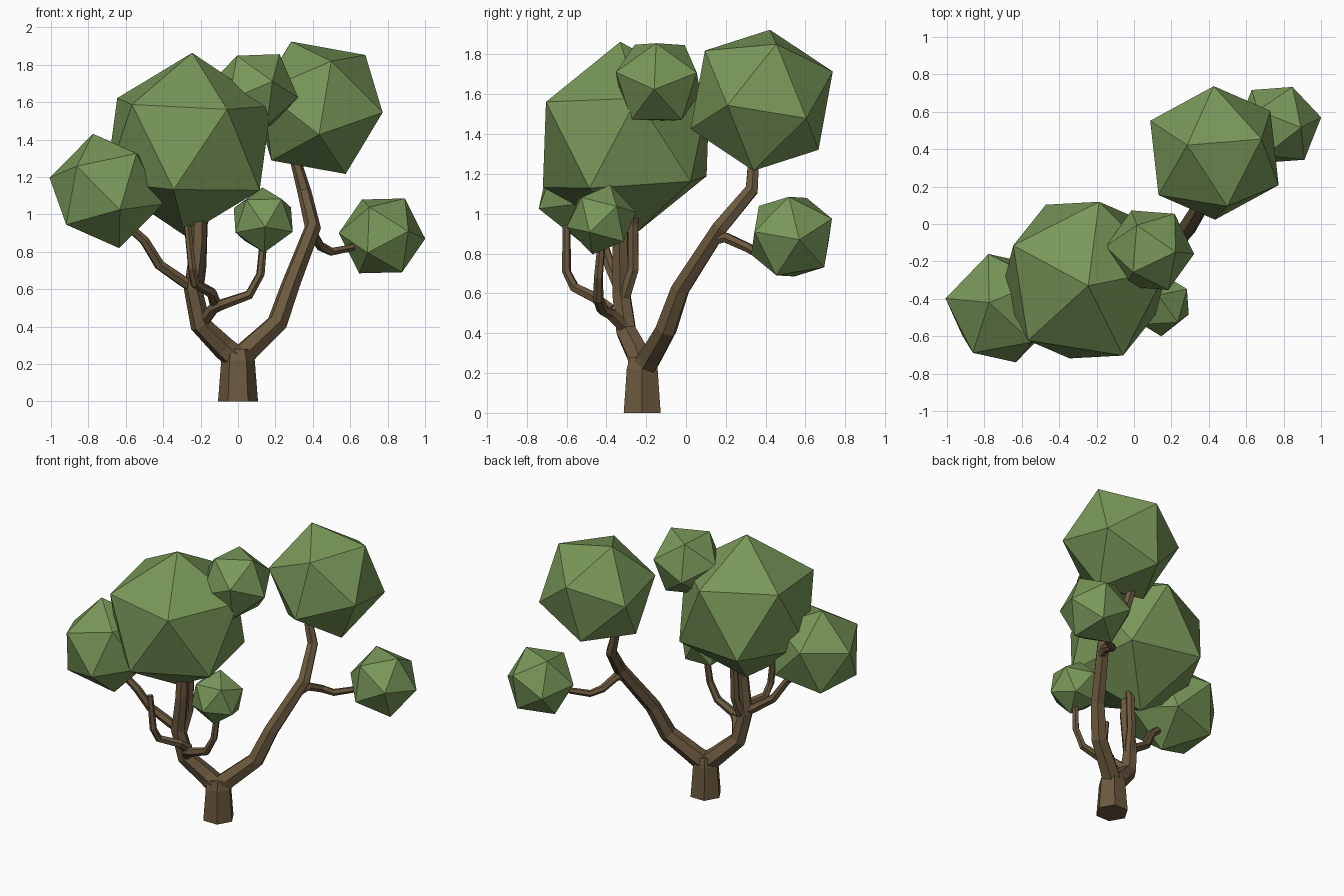
import bpy, bmesh, math
from mathutils import Vector, Matrix

if "Cube" in bpy.data.objects:
    bpy.data.objects.remove(bpy.data.objects["Cube"])


def material(name, color):
    m = bpy.data.materials.new(name)
    m.diffuse_color = color
    m.use_nodes = True
    m.node_tree.nodes["Principled BSDF"].inputs["Base Color"].default_value = m.diffuse_color
    return m


LEAF = material("leaf_green", (0.19, 0.31, 0.10, 1))
BARK = material("bark_brown", (0.15, 0.10, 0.05, 1))


def finish(name, bm, mat):
    bmesh.ops.recalc_face_normals(bm, faces=bm.faces)
    me = bpy.data.meshes.new(name)
    bm.to_mesh(me)
    bm.free()
    me.materials.append(mat)
    bpy.context.collection.objects.link(bpy.data.objects.new(name, me))


def foliage(name, center, radius, corner, neighbour):
    """Icosahedron turned so two adjacent corners point in the given directions."""
    z = Vector(corner).normalized()
    x = Vector(neighbour)
    x = (x - z * x.dot(z)).normalized()
    rot = Matrix((x, z.cross(x), z)).transposed().to_4x4()
    bm = bmesh.new()
    bmesh.ops.create_icosphere(bm, subdivisions=1, radius=radius,
                               matrix=Matrix.Translation(center) @ rot)
    finish(name, bm, LEAF)


def limb(name, path, r0, r1, sides=6):
    """Faceted tube along a path, tapering from r0 to r1."""
    pts = [Vector(p) for p in path]
    n = len(pts)
    bm = bmesh.new()
    rings = []
    u = Vector((1, 0, 0))
    for i, p in enumerate(pts):
        t = (pts[min(i + 1, n - 1)] - pts[max(i - 1, 0)]).normalized()
        u = (u - t * u.dot(t)).normalized()
        v = t.cross(u)
        r = r0 + (r1 - r0) * i / (n - 1)
        angles = [math.tau * k / sides for k in range(sides)]
        rings.append([bm.verts.new(p + (u * math.cos(a) + v * math.sin(a)) * r) for a in angles])
    for a, b in zip(rings, rings[1:]):
        for k in range(sides):
            j = (k + 1) % sides
            bm.faces.new((a[k], a[j], b[j], b[k]))
    bm.faces.new(rings[0])
    bm.faces.new(rings[-1])
    finish(name, bm, BARK)


# Trunk and its two main forks
limb("trunk", [(0, -.22, 0), (0, -.22, .22), (0, -.22, .28)], .107, .072)
limb("left_fork", [(0, -.22, .22), (-.08, -.24, .29), (-.2, -.3, .41), (-.24, -.325, .6),
                   (-.21, -.33, .85), (-.21, -.32, 1.15)], .07, .036)
limb("right_fork", [(0, -.22, .22), (.06, -.18, .28), (.21, -.1, .42), (.28, -.03, .62),
                    (.4, .17, .93), (.355, .33, 1.12), (.31, .34, 1.28), (.36, .36, 1.5)], .07, .024)

# Thin branches
limb("left_branch", [(-.22, -.32, .6), (-.29, -.34, .64), (-.42, -.38, .73), (-.5, -.42, .86),
                     (-.6, -.44, .95)], .034, .024)
limb("inner_branch", [(-.22, -.31, .58), (-.2, -.265, .72), (-.19, -.265, .95), (-.1, -.22, 1.25),
                      (.05, -.16, 1.6)], .034, .022)
limb("front_branch", [(-.2, -.29, .41), (-.13, -.38, .5), (-.08, -.42, .52), (.06, -.44, .57),
                      (.12, -.44, .68), (.14, -.42, .9)], .036, .02)
limb("bare_twig", [(-.12, -.38, .52), (-.14, -.46, .58), (-.23, -.56, .63), (-.245, -.6, .71),
                   (-.27, -.6, .94)], .032, .02)
limb("right_branch", [(.39, .14, .87), (.41, .2, .88), (.44, .31, .83), (.5, .36, .8),
                      (.6, .43, .82), (.72, .5, .87)], .03, .018)

# Foliage clumps
foliage("main_foliage", (-.265, -.3, 1.375), .49, (.02, -.03, .49), (-.39, .19, .25))
foliage("right_foliage", (.43, .38, 1.57), .385, (-.14, .04, .34), (.26, .07, .25))
foliage("top_foliage", (.085, -.14, 1.66), .24, (.14, -.01, .2), (-.125, .17, .18))
foliage("left_foliage", (-.705, -.45, 1.125), .315, (-.07, .03, .305), (-.295, .05, .055))
foliage("small_front_foliage", (.135, -.425, .97), .18, (-.005, .045, .175), (-.01, .17, .015))
foliage("small_right_foliage", (.77, .53, .885), .235, (.23, .04, -.015), (.12, -.015, .205))
